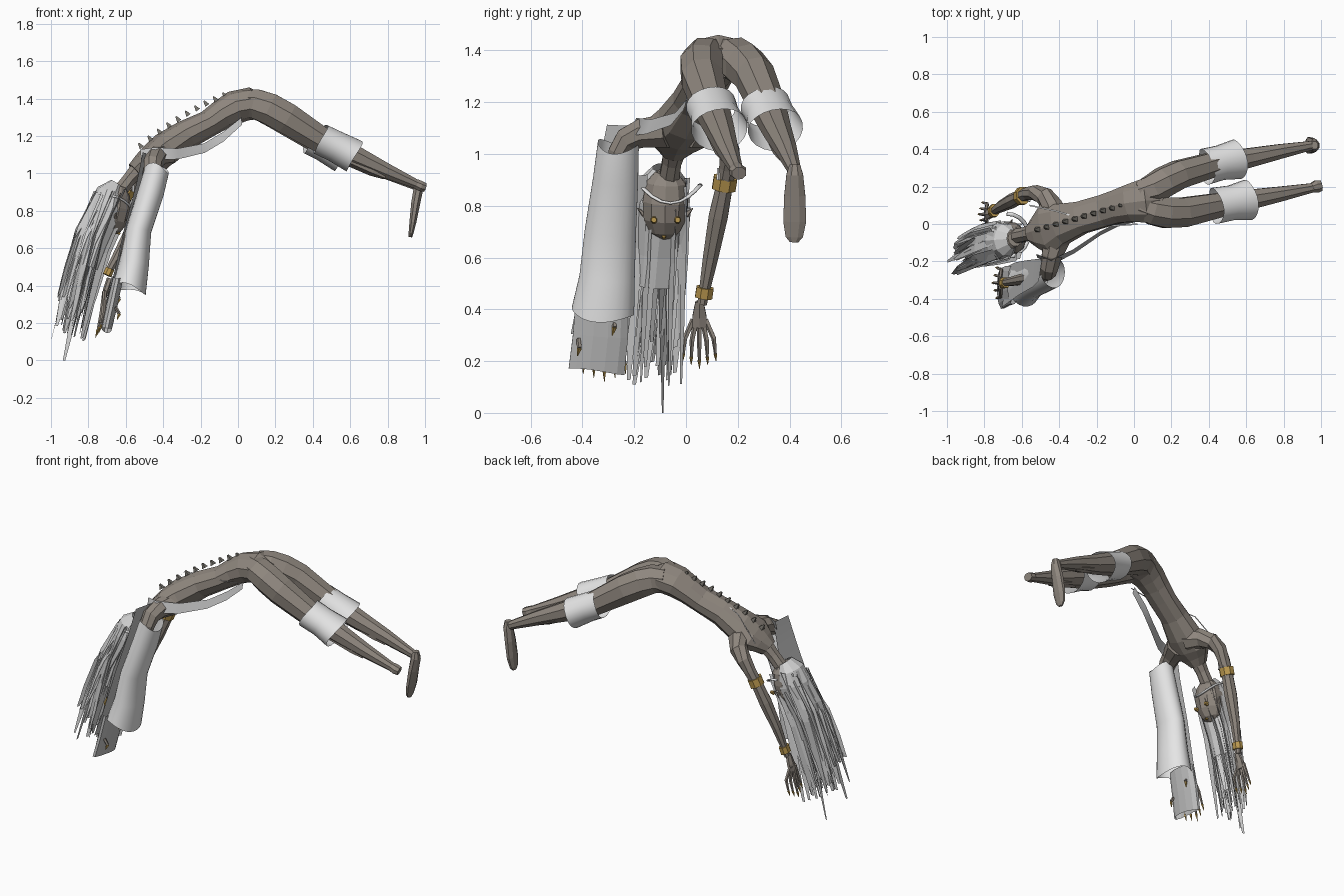
import bpy, bmesh, math, random
from mathutils import Vector

random.seed(4)


def material(name, rgb):
    m = bpy.data.materials.new(name)
    m.diffuse_color = (*rgb, 1)
    return m


SKIN = material("stone_skin", (0.275, 0.242, 0.21))
CLOTH = material("pale_cloth", (0.79, 0.79, 0.79))
HAIR = material("grey_hair", (0.64, 0.64, 0.64))
SASH = material("grey_sash", (0.52, 0.52, 0.52))
GOLD = material("gold", (0.5, 0.32, 0.08))
DARK = material("dark_spike", (0.17, 0.16, 0.14))


def finish(bm, name, mat, smooth=False):
    bmesh.ops.recalc_face_normals(bm, faces=bm.faces)
    me = bpy.data.meshes.new(name)
    bm.to_mesh(me)
    bm.free()
    me.materials.append(mat)
    for p in me.polygons:
        p.use_smooth = smooth
    ob = bpy.data.objects.new(name, me)
    bpy.context.collection.objects.link(ob)
    return ob


# rings are (x, y, z, half width along ref, half depth)
def tube(name, rings, mat, sides=8, ref=(0, 1, 0), caps=True, smooth=False, wave=0):
    bm = bmesh.new()
    pts = [Vector(r[:3]) for r in rings]
    loops = []
    for i, r in enumerate(rings):
        t = (pts[min(i + 1, len(pts) - 1)] - pts[max(i - 1, 0)]).normalized()
        s = Vector(ref)
        s = (s - t * s.dot(t)).normalized()
        u = t.cross(s)
        loop = []
        for k in range(sides):
            a = math.tau * (k + 0.5) / sides
            drop = t * wave * math.sin(2 * a + 1) if i in (0, len(pts) - 1) else Vector()
            loop.append(bm.verts.new(pts[i] + s * r[3] * math.cos(a) + u * r[4] * math.sin(a) + drop))
        loops.append(loop)
    for a, b in zip(loops, loops[1:]):
        for k in range(sides):
            bm.faces.new((a[k], a[(k + 1) % sides], b[(k + 1) % sides], b[k]))
    if caps:
        bm.faces.new(loops[0])
        bm.faces.new(loops[-1])
    return finish(bm, name, mat, smooth)


# ribbon through points, each with its own half width along a side vector
def add_strip(bm, pts, widths, side):
    rows = []
    for p, w in zip(pts, widths):
        p, d = Vector(p), Vector(side) * w
        rows.append((bm.verts.new(p - d), bm.verts.new(p + d)))
    for a, b in zip(rows, rows[1:]):
        bm.faces.new((a[0], a[1], b[1], b[0]))


def strip(name, pts, widths, side, mat, smooth=True):
    bm = bmesh.new()
    add_strip(bm, pts, widths, side)
    return finish(bm, name, mat, smooth)


def band(name, a, b, r, depth, mat, sides=8):
    return tube(name, [(*a, r, depth), (*b, r, depth)], mat, sides)


# torso and neck
tube("torso", [(.14, .13, 1.35, .12, .06), (.06, .125, 1.372, .125, .088), (-.02, .11, 1.352, .105, .09),
               (-.09, .092, 1.312, .093, .08), (-.16, .07, 1.265, .09, .072), (-.28, .035, 1.205, .09, .08),
               (-.39, 0, 1.13, .115, .09), (-.46, -.03, 1.08, .145, .078), (-.51, -.04, 1.045, .10, .062),
               (-.55, -.05, 1.01, .055, .05)], SKIN, 10)
tube("neck", [(-.51, -.04, 1.05, .055, .05), (-.58, -.055, .97, .04, .04), (-.65, -.07, .88, .042, .042)], SKIN)

# legs
tube("far_leg", [(.03, .16, 1.375, .07, .075), (.10, .185, 1.37, .085, .085), (.16, .225, 1.345, .085, .09),
                 (.24, .265, 1.30, .08, .09), (.43, .32, 1.175, .07, .075), (.62, .355, 1.085, .055, .06),
                 (.78, .388, 1.015, .042, .044), (.95, .42, .935, .026, .026)], SKIN)
tube("near_leg", [(.03, .10, 1.375, .07, .075), (.10, .075, 1.37, .085, .085), (.17, .06, 1.345, .088, .09),
                  (.26, .062, 1.295, .085, .09), (.45, .10, 1.175, .07, .075), (.64, .135, 1.085, .055, .06),
                  (.79, .162, 1.015, .042, .044), (.96, .195, .94, .026, .026)], SKIN)
for n, y in (("far", .355), ("near", .13)):
    tube(n + "_calf", [(.58, y - .01, 1.085, .045, .04), (.72, y + .018, 1.02, .042, .035),
                       (.785, y + .032, .985, .03, .018)], SKIN, 6)
tube("hanging_foot", [(.965, .42, .96, .022, .02), (.965, .42, .92, .035, .028), (.95, .42, .84, .044, .026),
                      (.935, .42, .74, .048, .02), (.925, .418, .68, .036, .014), (.922, .417, .66, .018, .01)], SKIN)
tube("ankle_stump", [(.95, .193, .945, .026, .028), (.975, .2, .933, .036, .03), (1.0, .205, .925, .03, .026)], SKIN)

# cloth cuffs on the legs
tube("far_leg_cuff", [(.385, .308, 1.185, .098, .085), (.46, .327, 1.148, .094, .085), (.555, .347, 1.095, .108, .092)],
     CLOTH, 20, caps=False, smooth=True, wave=-.008)
tube("near_leg_cuff", [(.435, .098, 1.185, .098, .085), (.52, .113, 1.145, .094, .085), (.615, .13, 1.095, .11, .092)],
     CLOTH, 20, caps=False, smooth=True, wave=-.008)

# arms
X = (1, 0, 0)
tube("bare_arm", [(-.41, .02, 1.09, .08, .07), (-.44, .10, 1.08, .058, .06), (-.48, .15, 1.055, .052, .05),
                  (-.53, .168, 1.01, .046, .042), (-.565, .162, .95, .04, .036), (-.60, .15, .885, .036, .034),
                  (-.65, .125, .76, .04, .04), (-.71, .095, .60, .03, .032), (-.75, .07, .465, .02, .022),
                  (-.76, .062, .42, .018, .02)], SKIN, ref=X)
tube("sleeved_arm", [(-.41, -.07, 1.09, .08, .07), (-.44, -.17, 1.08, .058, .06), (-.455, -.23, 1.055, .052, .05),
                     (-.46, -.26, 1.01, .046, .042), (-.48, -.268, .93, .04, .04), (-.56, -.29, .72, .036, .036),
                     (-.70, -.315, .46, .02, .02)], SKIN, ref=X)
band("upper_armlet", (-.591, .153, .91), (-.608, .146, .865), .049, .042, GOLD)
band("wrist_bracelet", (-.744, .074, .485), (-.755, .068, .445), .036, .03, GOLD)
band("sleeved_wrist_bracelet", (-.684, -.313, .49), (-.70, -.316, .455), .03, .026, GOLD)
for k in range(3):
    y = .125 + k * .02
    tube("armlet_stud", [(-.56, y, .90, .008, .008), (-.56, y, .945, .006, .006)], CLOTH, 6)


# hand with long clawed fingers
def hand(label, w, spread, drop):
    x, y, z = w
    tube(label + "_palm", [(x, y, z, .018, .016), (x - .02, y, z - .06, .032, .016),
                           (x - .03, y, z - .10, .03, .014)], SKIN, 6)
    for k in range(5):
        o = (k - 2) / 2
        lo = drop - .03 * abs(o)
        p = [(x - .03, y + .024 * o, z - .07), (x - .045 + .02 * abs(o), y + spread * .9 * o, z - .07 - lo * .45),
             (x - .065 + .02 * abs(o), y + spread * o, z - .07 - lo * .82)]
        tube(label + "_finger", [(*p[0], .011, .011), (*p[1], .010, .010), (*p[2], .006, .006)], SKIN, 5)
        tip = (p[2][0] - .012, p[2][1] + .002 * o, z - .07 - lo)
        tube(label + "_claw", [(*p[2], .008, .008), (*tip, .001, .001)], GOLD, 5)


hand("bare_hand", (-.76, .052, .43), .062, .19)
hand("sleeved_hand", (-.685, -.315, .44), .08, .25)

# long sleeve, trailing panel and flat inner sleeve over the hand
tube("sleeve", [(-.43, -.262, 1.03, .066, .08), (-.465, -.272, .9, .07, .088), (-.53, -.292, .7, .068, .1),
                (-.555, -.305, .52, .08, .108), (-.583, -.322, .38, .094, .122)],
     CLOTH, 24, ref=X, caps=False, smooth=True, wave=.016)
strip("sleeve_back_panel", [(-.5, -.245, 1.11), (-.53, -.262, .95), (-.595, -.285, .7), (-.65, -.31, .45),
                            (-.69, -.335, .30)], [.06, .075, .09, .105, .11], (.15, 1, -.05), SASH)
tube("inner_sleeve", [(-.645, -.325, .44, .105, .032), (-.675, -.33, .30, .11, .033), (-.705, -.345, .165, .112, .03)],
     SASH, 12, caps=False, wave=.006)
for y, z in ((-.415, .25), (-.28, .33)):
    tube("poking_finger", [(-.655, y, z + .035, .009, .009), (-.635, y + .004, z, .01, .01)], SKIN, 5)
    tube("poking_claw", [(-.635, y + .004, z, .01, .01), (-.645, y - .004, z - .03, .002, .002)], GOLD, 5)

# sash across the belly
strip("sash", [(-.52, -.17, 1.10), (-.44, -.205, 1.105), (-.32, -.145, 1.105), (-.18, -.05, 1.135),
               (-.08, 0, 1.195), (.02, .02, 1.28)], [.03, .036, .03, .026, .026, .02], (-.1, .35, .95), SASH)
strip("back_cord", [(-.56, .1, 1.10), (-.42, .07, 1.235), (-.25, .02, 1.275), (-.1, -.01, 1.29), (.02, 0, 1.30)],
      [.004] * 5, (0, 1, 0), CLOTH)

# spine spikes
for k in range(10):
    f = k / 9
    x, y = -.52 + .45 * f, -.03 + .13 * f
    z = 1.15 + .36 * f - .09 * f * f
    tube("spine_spike", [(x + .006, y, z - .012, .019, .019), (x - .012, y, z + .012, .005, .005)], DARK, 4)

# head, hanging crown down
tube("head", [(-.635, -.075, .93, .045, .04), (-.645, -.078, .89, .08, .07), (-.66, -.08, .82, .092, .088),
              (-.675, -.082, .75, .085, .085), (-.685, -.083, .70, .06, .06), (-.69, -.083, .675, .025, .025)],
     SKIN, 10)
for s in (-1, 1):
    tube("eye", [(-.60, -.078 + s * .046, .745, .014, .014), (-.58, -.078 + s * .046, .745, .01, .01)],
         GOLD, 8)
    tube("ear", [(-.66, -.08 + s * .08, .765, .013, .013), (-.65, -.08 + s * .106, .79, .002, .002)],
         SKIN, 5, ref=X)
tube("forehead_gem", [(-.65, -.085, .69, .012, .012), (-.63, -.085, .675, .005, .005)], GOLD, 6)
arc = []
for k in range(11):
    a = math.pi * (k / 10 - .5)
    arc.append((-.68 + .115 * math.cos(a), -.06 + .115 * math.sin(a), .81 + .07 * math.sin(a) ** 2, .006, .011))
tube("face_ring", arc, CLOTH, 6, ref=(0, 0, 1), smooth=True)

# hair cap and loose strands
tube("hair_cap", [(-.65, -.08, .945, .05, .035), (-.68, -.085, .90, .09, .075), (-.70, -.09, .82, .103, .10),
                  (-.735, -.1, .72, .098, .085), (-.77, -.11, .62, .088, .075), (-.81, -.12, .5, .085, .07)],
     HAIR, 10, caps=False)
bm = bmesh.new()
for k in range(80):
    u, v = random.uniform(-1, 1), random.uniform(-1, 1)
    top = Vector((-.685 + .085 * v, -.09 + .09 * u, random.uniform(.78, .92)))
    end = Vector((-.895 + .08 * v, -.15 + .1 * u + .04 * v, random.uniform(.13, .34) - .03 * v))
    if k == 0:
        top, end = Vector((-.70, -.09, .8)), Vector((-.93, -.09, 0))
    if k == 1:
        top, end = Vector((-.77, -.1, .85)), Vector((-.998, -.2, .11))
    mid = top.lerp(end, .35) + Vector((-.025, 0, .01))
    low = top.lerp(end, .7) + Vector((-.015, 0, 0))
    yaw = random.uniform(-1.3, 1.3)
    w = random.uniform(.02, .034)
    add_strip(bm, [top, mid, low, end], [w * .8, w, w * .75, .007], (math.sin(yaw), math.cos(yaw), .1))
finish(bm, "hair_strands", HAIR)
